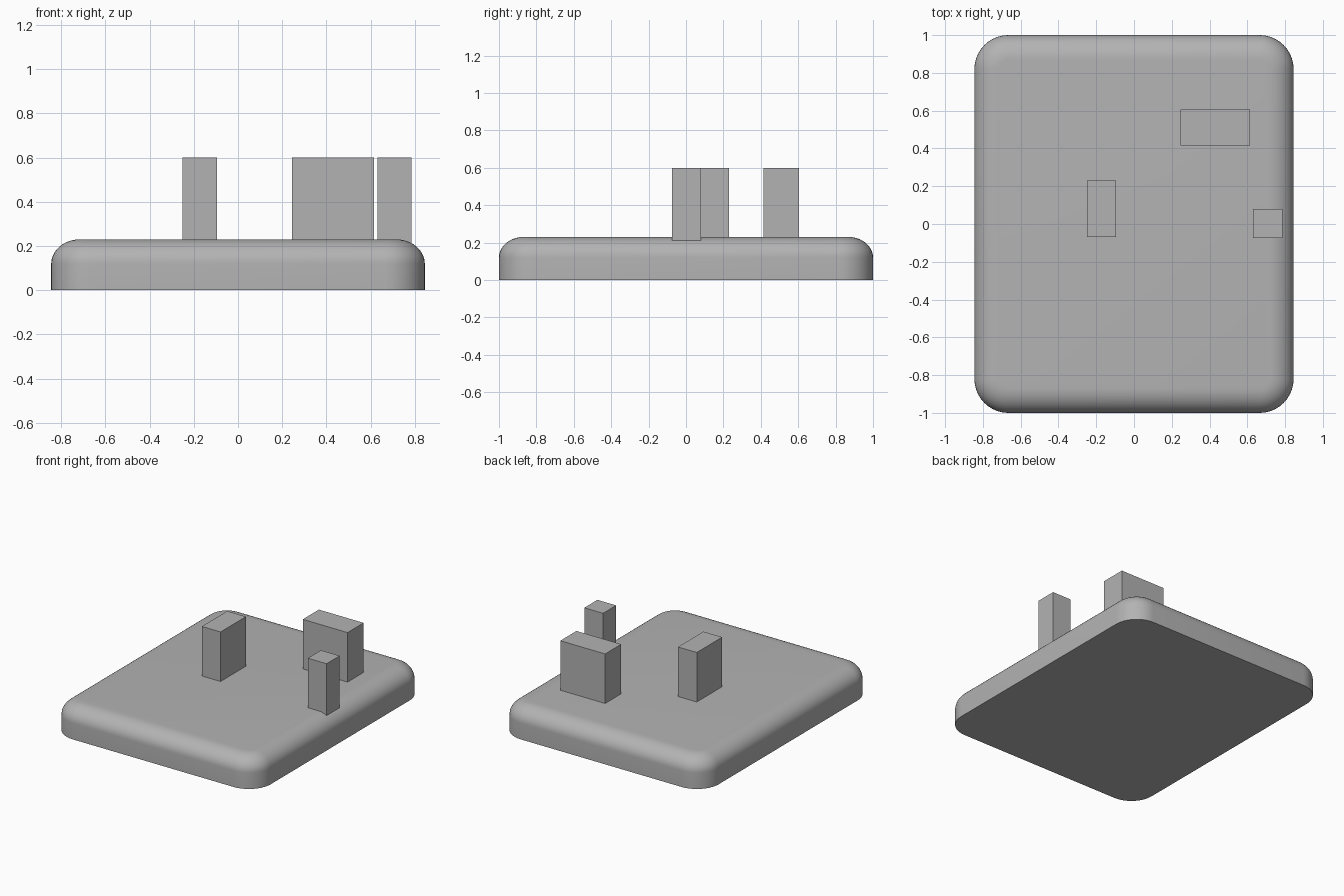
import bpy, bmesh
from math import sin, cos, pi, radians

if "Cube" in bpy.data.objects:
    bpy.data.objects.remove(bpy.data.objects["Cube"], do_unlink=True)

grey = bpy.data.materials.new("plain grey")
grey.use_nodes = True
grey.diffuse_color = (0.45, 0.45, 0.45, 1)
grey.node_tree.nodes["Principled BSDF"].inputs["Base Color"].default_value = grey.diffuse_color


def finish(name, bm):
    bmesh.ops.recalc_face_normals(bm, faces=bm.faces)
    mesh = bpy.data.meshes.new(name)
    bm.to_mesh(mesh)
    bm.free()
    mesh.materials.append(grey)
    mesh.shade_smooth()
    mesh.set_sharp_from_angle(angle=radians(30))
    obj = bpy.data.objects.new(name, mesh)
    bpy.context.collection.objects.link(obj)
    return obj


def box(name, x0, x1, y0, y1, z0, z1):
    bm = bmesh.new()
    bmesh.ops.create_cube(bm, size=1)
    for v in bm.verts:
        v.co = ((x0 + x1) / 2 + v.co.x * (x1 - x0),
                (y0 + y1) / 2 + v.co.y * (y1 - y0),
                (z0 + z1) / 2 + v.co.z * (z1 - z0))
    return finish(name, bm)


# Base slab: rounded rectangles stacked along a filleted edge profile
HALF_X, HALF_Y, TOP = 0.845, 1.0, 0.23
CORNER, INSET, DROP, STEPS = 0.18, 0.13, 0.11, 10


def outline(bm, inset, z):
    r = CORNER - inset
    ring = []
    for q, (sx, sy) in enumerate([(1, 1), (-1, 1), (-1, -1), (1, -1)]):
        for i in range(STEPS + 1):
            a = (q + i / STEPS) * pi / 2
            ring.append(bm.verts.new((sx * (HALF_X - CORNER) + r * cos(a),
                                      sy * (HALF_Y - CORNER) + r * sin(a), z)))
    return ring


bm = bmesh.new()
rings = [outline(bm, 0, 0)]
for i in range(STEPS + 1):
    a = i / STEPS * pi / 2
    rings.append(outline(bm, INSET * (1 - cos(a)), TOP - DROP * (1 - sin(a))))
for low, high in zip(rings, rings[1:]):
    for i in range(len(low)):
        j = (i + 1) % len(low)
        bm.faces.new((low[i], low[j], high[j], high[i]))
bm.faces.new(rings[0])
bm.faces.new(rings[-1])
finish("base_slab", bm)

# Upright posts, sunk slightly into the slab
box("centre_post", -0.25, -0.095, -0.07, 0.23, 0.2, 0.6)
box("side_post", 0.63, 0.785, -0.075, 0.08, 0.18, 0.6)
block = box("socket_block", 0.245, 0.615, 0.415, 0.605, 0.2, 0.6)

# Blind round socket in the back of the block
bm = bmesh.new()
bmesh.ops.create_cone(bm, cap_ends=True, segments=32, radius1=0.093, radius2=0.093, depth=0.2)
for v in bm.verts:
    v.co = (0.43 + v.co.x, 0.605 + v.co.z, 0.44 + v.co.y)
cutter = finish("socket_cutter", bm)
cutter.hide_render = True
cutter.hide_viewport = True
cut = block.modifiers.new("socket", 'BOOLEAN')
cut.operation = 'DIFFERENCE'
cut.solver = 'EXACT'
cut.object = cutter
